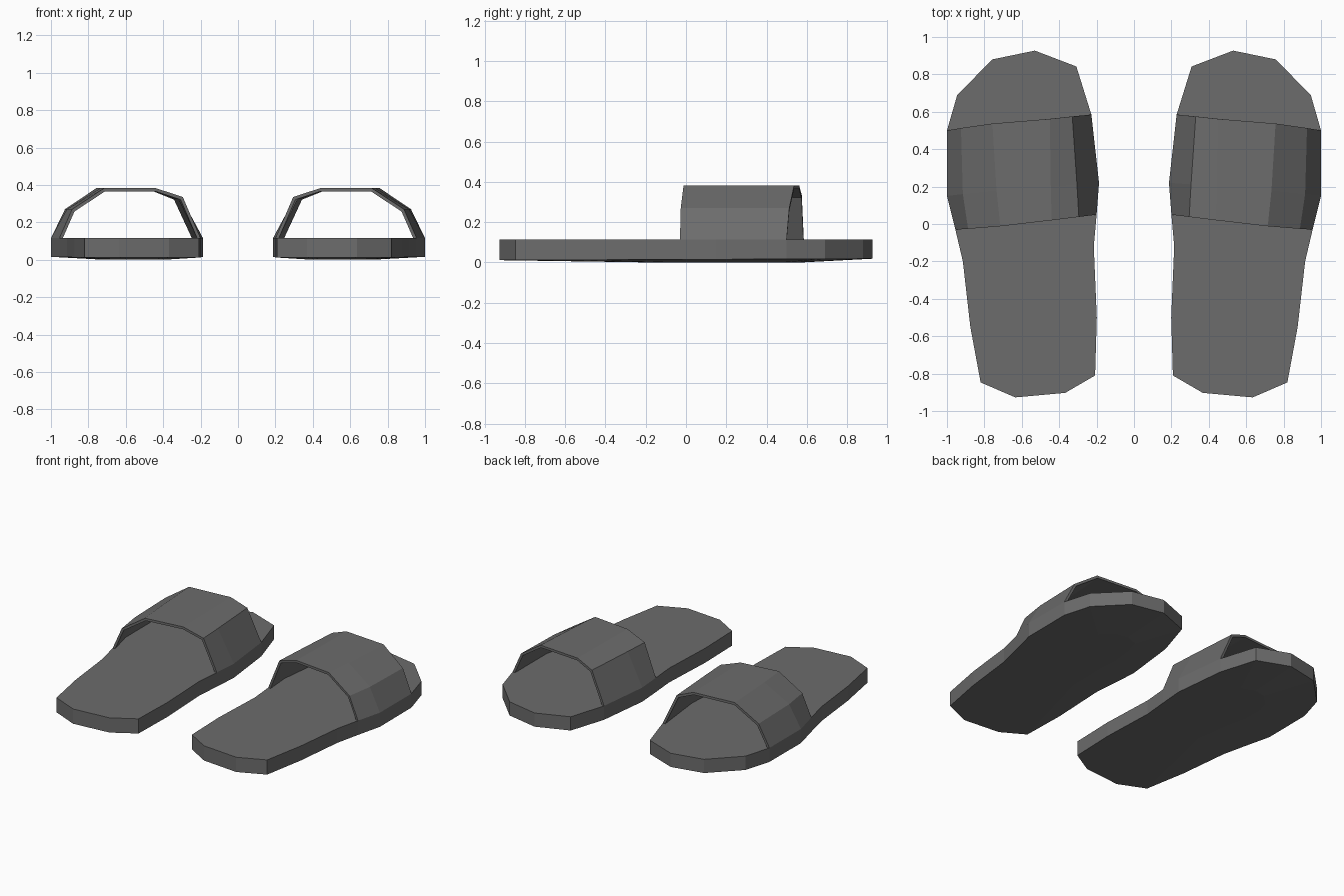
import bpy, bmesh

if "Cube" in bpy.data.objects:
    bpy.data.objects.remove(bpy.data.objects["Cube"])

SOLE_TOP = 0.115

# Dark rubber
rubber = bpy.data.materials.new("dark_rubber")
rubber.diffuse_color = (0.15, 0.15, 0.15, 1)
rubber.use_nodes = True
rubber.node_tree.nodes["Principled BSDF"].inputs["Base Color"].default_value = rubber.diffuse_color


def finish(bm, name, thickness=0):
    mesh = bpy.data.meshes.new(name)
    bm.to_mesh(mesh)
    bm.free()
    mesh.materials.append(rubber)
    obj = bpy.data.objects.new(name, mesh)
    bpy.context.collection.objects.link(obj)
    if thickness:
        solid = obj.modifiers.new("Thickness", 'SOLIDIFY')
        solid.thickness = thickness
        solid.offset = -1
        solid.use_even_offset = True
    # the second slipper mirrors the first
    mirror = obj.modifiers.new("Pair", 'MIRROR')
    mirror.use_mirror_merge = False
    return obj


# Sole: footprint outline with a slightly rounded underside
outline = [
    (0.53, 0.927), (0.757, 0.88), (0.945, 0.69), (1.0, 0.50), (1.0, 0.15),
    (0.955, -0.03), (0.915, -0.20), (0.875, -0.55), (0.82, -0.847),
    (0.635, -0.927), (0.368, -0.903), (0.208, -0.81), (0.199, -0.50),
    (0.215, -0.12), (0.20, 0.05), (0.187, 0.22), (0.228, 0.585), (0.308, 0.842)]
bm = bmesh.new()
top = [bm.verts.new((x, y, SOLE_TOP)) for x, y in outline]
edge = [bm.verts.new((x, y, 0.015 + 0.004 * y)) for x, y in outline]
base = [bm.verts.new((0.55 + (x - 0.58) * 0.4, 0.2 + y * 0.4, 0)) for x, y in outline]
bm.faces.new(top)
bm.faces.new(base)
n = len(outline)
for upper, lower in ((top, edge), (edge, base)):
    for i in range(n):
        j = (i + 1) % n
        bm.faces.new((upper[i], upper[j], lower[j], lower[i]))
bmesh.ops.recalc_face_normals(bm, faces=bm.faces)
finish(bm, "sole")

# Strap: three cross-sections from the toe side to the heel side
sections = [
    [(1.0, 0.50, SOLE_TOP), (0.925, 0.513, 0.27), (0.757, 0.537, 0.383),
     (0.45, 0.562, 0.383), (0.33, 0.575, 0.335), (0.228, 0.585, SOLE_TOP)],
    [(1.0, 0.15, SOLE_TOP), (0.915, 0.16, 0.27), (0.735, 0.18, 0.383),
     (0.445, 0.20, 0.383), (0.305, 0.212, 0.335), (0.187, 0.22, SOLE_TOP)],
    [(0.955, -0.03, SOLE_TOP), (0.887, -0.026, 0.27), (0.715, -0.012, 0.383),
     (0.44, 0.02, 0.383), (0.295, 0.038, 0.335), (0.20, 0.05, SOLE_TOP)]]
bm = bmesh.new()
rows = [[bm.verts.new(p) for p in s] for s in sections]
for a, b in zip(rows, rows[1:]):
    for i in range(len(a) - 1):
        bm.faces.new((a[i], a[i + 1], b[i + 1], b[i]))
finish(bm, "strap", thickness=0.017)
